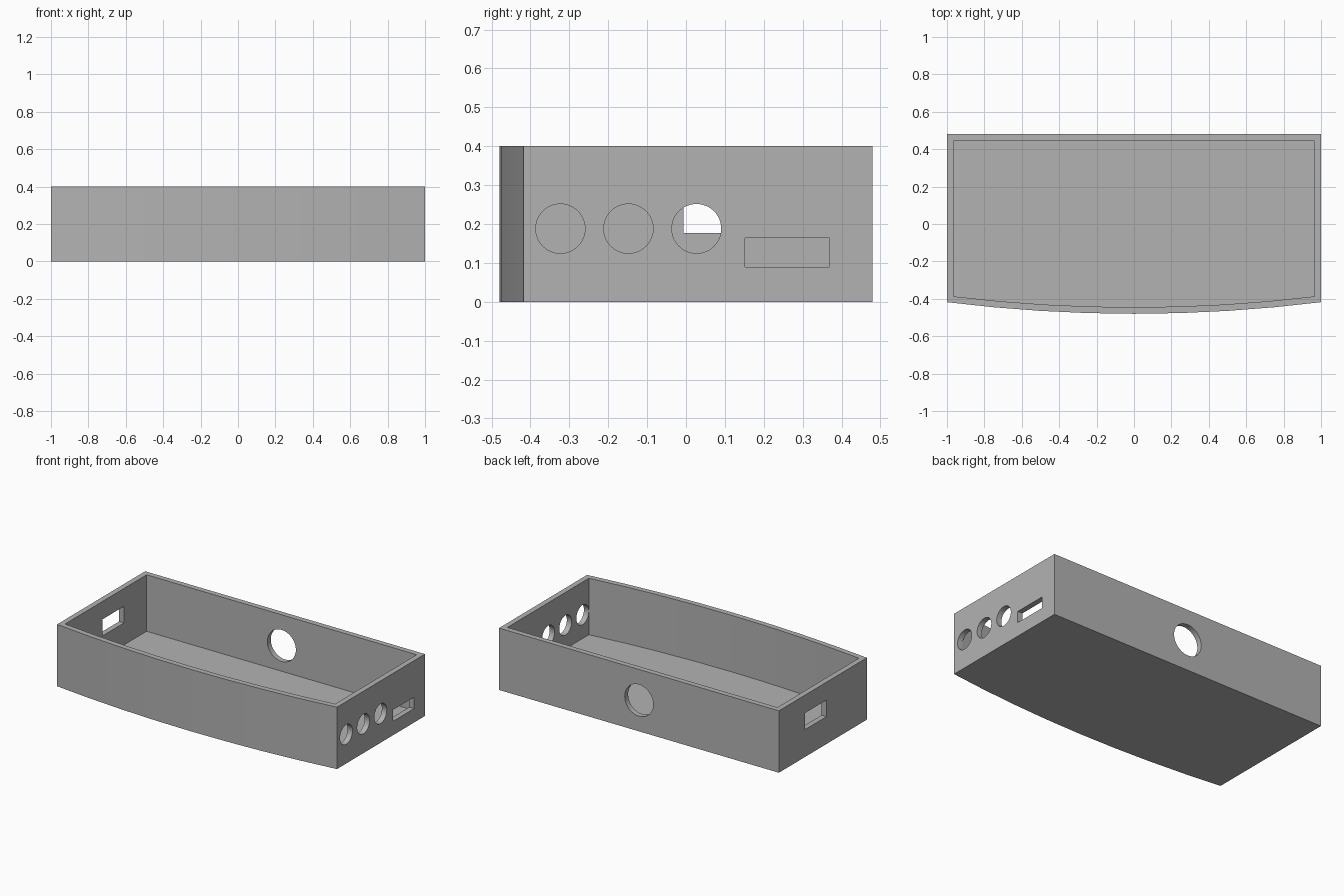
import bpy
import bmesh
import math
from mathutils import Matrix

WIDTH, HEIGHT, WALL = 2.0, 0.40, 0.035
BACK, FRONT_CORNER, FRONT_MID = 0.48, -0.418, -0.48
SEGMENTS = 8

cube = bpy.data.objects.get("Cube")
if cube:
    bpy.data.objects.remove(cube, do_unlink=True)

grey = bpy.data.materials.new("matte grey")
grey.use_nodes = True
GREY = (0.45, 0.45, 0.45, 1)
grey.diffuse_color = GREY
grey.node_tree.nodes["Principled BSDF"].inputs["Base Color"].default_value = GREY


def finish(name, bm):
    bmesh.ops.recalc_face_normals(bm, faces=bm.faces)
    mesh = bpy.data.meshes.new(name)
    bm.to_mesh(mesh)
    bm.free()
    mesh.materials.append(grey)
    obj = bpy.data.objects.new(name, mesh)
    bpy.context.collection.objects.link(obj)
    return obj


def bowed_block(name, inset, bottom, top):
    """Straight back and sides, front bowed outwards along an arc."""
    sagitta = FRONT_CORNER - FRONT_MID
    half = WIDTH / 2
    radius = (half ** 2 + sagitta ** 2) / (2 * sagitta)
    centre_y = FRONT_MID + radius
    edge = half - inset
    points = [(edge, BACK - inset), (-edge, BACK - inset)]
    for i in range(SEGMENTS + 1):
        x = -edge + 2 * edge * i / SEGMENTS
        points.append((x, centre_y - math.sqrt((radius - inset) ** 2 - x * x)))
    bm = bmesh.new()
    face = bm.faces.new([bm.verts.new((x, y, bottom)) for x, y in points])
    ext = bmesh.ops.extrude_face_region(bm, geom=[face])
    verts = [v for v in ext["geom"] if isinstance(v, bmesh.types.BMVert)]
    bmesh.ops.translate(bm, verts=verts, vec=(0, 0, top - bottom))
    return finish(name, bm)


def round_cutter(name, location, radius, axis):
    bm = bmesh.new()
    turn = Matrix.Rotation(math.pi / 2, 4, "Y" if axis == "X" else "X")
    bmesh.ops.create_cone(bm, cap_ends=True, segments=48, radius1=radius,
                          radius2=radius, depth=4 * WALL,
                          matrix=Matrix.Translation(location) @ turn)
    return finish(name, bm)


def slot_cutter(name, x, y_range, z_range):
    bm = bmesh.new()
    (y0, y1), (z0, z1) = y_range, z_range
    place = Matrix.Translation((x, (y0 + y1) / 2, (z0 + z1) / 2))
    size = Matrix.Diagonal((4 * WALL, y1 - y0, z1 - z0, 1))
    bmesh.ops.create_cube(bm, size=1, matrix=place @ size)
    return finish(name, bm)


# Open tray and the shapes cut out of it
tray = bowed_block("open_enclosure", 0, 0, HEIGHT)
side = WIDTH / 2 - WALL / 2
cutters = [bowed_block("cavity_cutter", WALL, WALL, HEIGHT + 0.1)]

# Row of round ports and a slot in one end
for i, y in enumerate((-0.323, -0.148, 0.027)):
    cutters.append(round_cutter(f"port_cutter_{i}", (side, y, 0.188), 0.0635, "X"))
cutters.append(slot_cutter("slot_cutter", side, (0.152, 0.369), (0.09, 0.164)))

# Rectangular window in the other end, large round hole in the back
cutters.append(slot_cutter("window_cutter", -side, (-0.007, 0.216), (0.177, 0.284)))
cutters.append(round_cutter("back_hole_cutter", (0, BACK - WALL / 2, 0.2), 0.102, "Y"))

# Cut the openings, then discard the cutters
bpy.ops.object.select_all(action="DESELECT")
bpy.context.view_layer.objects.active = tray
tray.select_set(True)
for cutter in cutters:
    cutter.hide_render = True
    mod = tray.modifiers.new(cutter.name, "BOOLEAN")
    mod.operation = "DIFFERENCE"
    mod.solver = "EXACT"
    mod.object = cutter
    bpy.ops.object.modifier_apply(modifier=mod.name)
    bpy.data.objects.remove(cutter, do_unlink=True)

bpy.ops.object.shade_smooth_by_angle(angle=math.radians(20))
